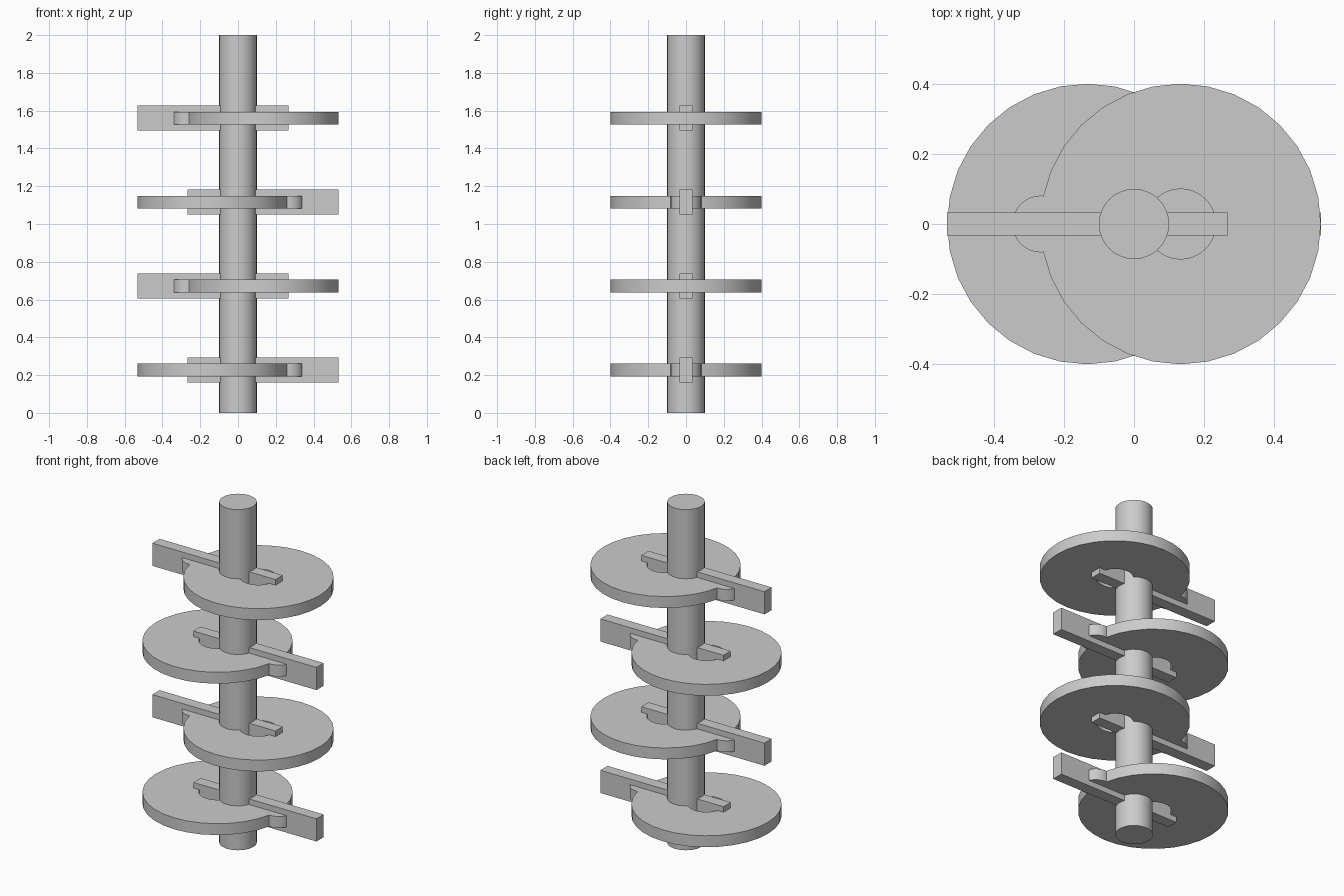
import bpy
import math

if "Cube" in bpy.data.objects:
    bpy.data.objects.remove(bpy.data.objects["Cube"], do_unlink=True)

GREY = (0.6, 0.6, 0.6, 1.0)
grey = bpy.data.materials.new("plain_grey")
grey.use_nodes = True
grey.diffuse_color = GREY
grey.node_tree.nodes["Principled BSDF"].inputs["Base Color"].default_value = GREY

OFFSET = 0.133       # sideways shift of each disc and its bar
THICK = 0.067        # disc thickness
LEVELS = 4
FIRST, STEP = 0.227, 0.4444


def finish(obj, name):
    obj.name = name
    obj.data.materials.clear()
    obj.data.materials.append(grey)
    return obj


def cylinder(name, radius, depth, location):
    bpy.ops.mesh.primitive_cylinder_add(vertices=32, radius=radius, depth=depth, location=location)
    return finish(bpy.context.object, name)


def box(name, size, location):
    bpy.ops.mesh.primitive_cube_add(size=1, location=location)
    obj = bpy.context.object
    obj.scale = size
    bpy.ops.object.transform_apply(location=False, rotation=False, scale=True)
    return finish(obj, name)


def smooth(obj):
    bpy.ops.object.select_all(action='DESELECT')
    obj.select_set(True)
    bpy.context.view_layer.objects.active = obj
    bpy.ops.object.shade_smooth_by_angle(angle=math.radians(30))


def combine(target, tool, operation):
    # Apply a boolean, then drop the helper
    mod = target.modifiers.new("cut", 'BOOLEAN')
    mod.operation = operation
    mod.solver = 'EXACT'
    mod.object = tool
    bpy.context.view_layer.objects.active = target
    bpy.ops.object.modifier_apply(modifier=mod.name)
    bpy.data.objects.remove(tool, do_unlink=True)


# Central upright shaft
smooth(cylinder("shaft", 0.1, 2.0, (0, 0, 1)))

# Offset discs alternate sides, each with a hole, a lug and a cross bar
for level in range(LEVELS):
    side = 1 if level % 2 else -1
    z = FIRST + STEP * level
    disc = cylinder(f"disc_{level + 1}", 0.4, THICK, (side * OFFSET, 0, z))
    lug = cylinder("lug", 0.081, THICK, (-side * 2 * OFFSET, 0, z))
    combine(disc, lug, 'UNION')
    hole = cylinder("hole", 0.1, THICK * 3, (side * OFFSET, 0, z))
    combine(disc, hole, 'DIFFERENCE')
    smooth(disc)
    box(f"cross_bar_{level + 1}", (0.8, 0.067, 0.133), (-side * OFFSET, 0, z))
